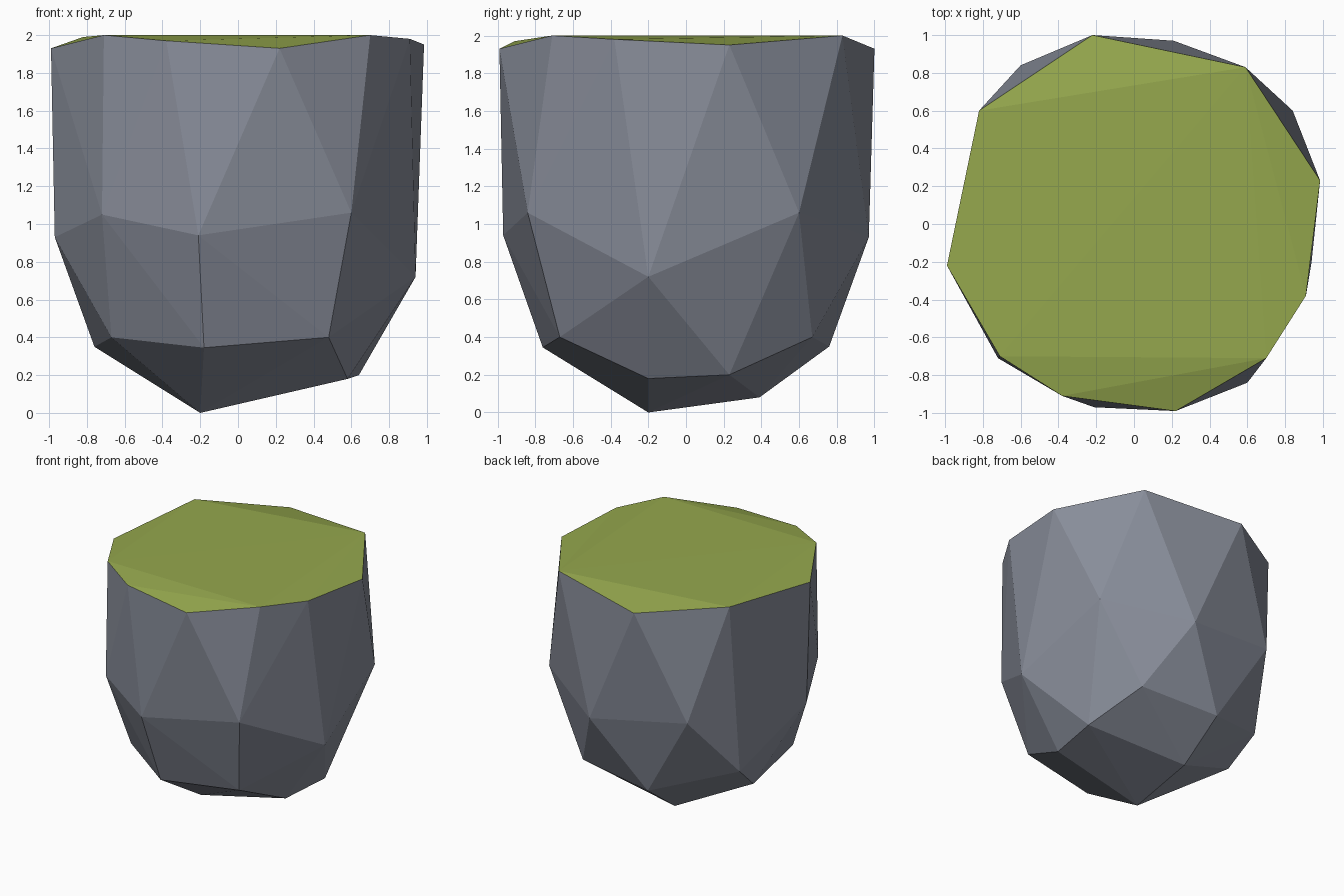
import bpy
import bmesh

if "Cube" in bpy.data.objects:
    bpy.data.objects.remove(bpy.data.objects["Cube"])

# Colours
stone = bpy.data.materials.new("stone_grey")
stone.diffuse_color = (0.25, 0.27, 0.325, 1)
stone.use_nodes = True
stone.node_tree.nodes["Principled BSDF"].inputs["Base Color"].default_value = stone.diffuse_color
grass = bpy.data.materials.new("grass_green")
grass.diffuse_color = (0.30, 0.39, 0.075, 1)
grass.use_nodes = True
grass.node_tree.nodes["Principled BSDF"].inputs["Base Color"].default_value = grass.diffuse_color

# Rings of boulder corners, from the flat grassy top to the rounded base
top_ring = [
    (-0.22, 1.00, 1.93), (0.59, 0.83, 2.00), (0.985, 0.23, 1.95),
    (0.91, -0.38, 1.98), (0.70, -0.71, 2.00), (0.22, -0.99, 1.93),
    (-0.38, -0.91, 1.97), (-0.71, -0.70, 2.00), (-0.99, -0.22, 1.93),
    (-0.82, 0.60, 1.99)]
middle_ring = [
    (0.60, -0.84, 1.06), (0.94, -0.20, 0.72), (0.84, 0.60, 1.06),
    (0.21, 0.97, 0.93), (-0.60, 0.84, 1.05), (-0.97, -0.20, 0.93),
    (-0.72, -0.71, 1.05), (-0.21, -0.97, 0.94)]
lower_ring = [
    (-0.18, -0.76, 0.345), (0.48, -0.67, 0.40), (0.58, -0.20, 0.18),
    (0.64, 0.23, 0.20), (0.48, 0.67, 0.40), (-0.18, 0.76, 0.35),
    (-0.81, 0.45, 0.56), (-0.76, 0.20, 0.35), (-0.67, -0.45, 0.40)]
base = [(-0.17, 0.39, 0.08), (-0.20, -0.20, 0.0)]

# Boulder: faceted convex skin around the rings
bm = bmesh.new()
for p in top_ring + middle_ring + lower_ring + base:
    bm.verts.new(p)
hull = bmesh.ops.convex_hull(bm, input=bm.verts[:])
loose = [v for v in bm.verts if not v.link_faces]
bmesh.ops.delete(bm, geom=loose, context='VERTS')
bmesh.ops.recalc_face_normals(bm, faces=bm.faces[:])

# Grass covers the faces lying entirely on the top
for f in bm.faces:
    f.smooth = False
    f.material_index = 1 if min(v.co.z for v in f.verts) > 1.9 else 0

mesh = bpy.data.meshes.new("grassy_boulder")
bm.to_mesh(mesh)
bm.free()
mesh.materials.append(stone)
mesh.materials.append(grass)
bpy.context.collection.objects.link(bpy.data.objects.new("grassy_boulder", mesh))
